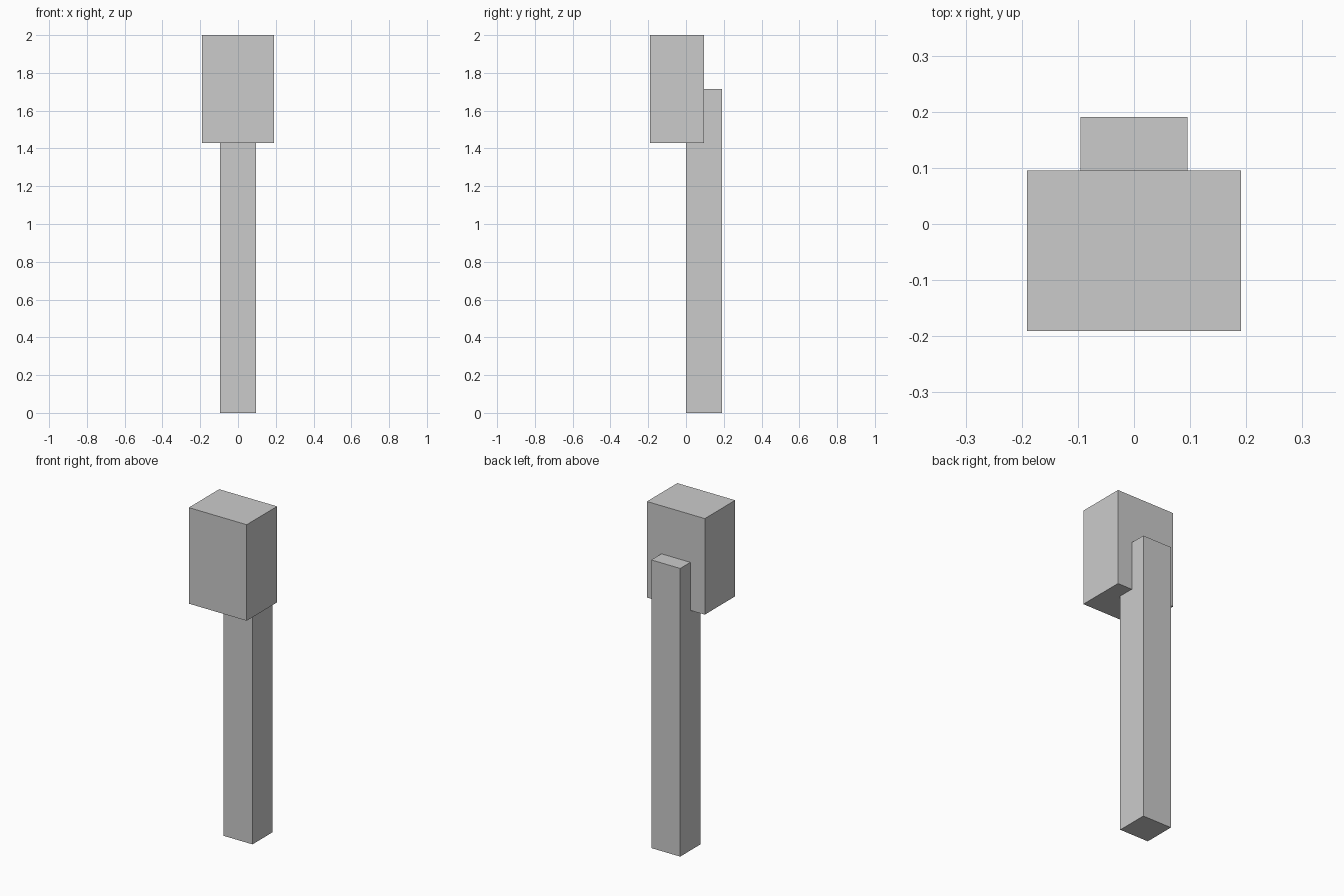
import bpy
from mathutils import Vector

default = bpy.data.objects.get("Cube")
if default:
    bpy.data.objects.remove(default, do_unlink=True)

UNIT = 2 / 21  # the model sits on a grid of 21 steps in height

grey = bpy.data.materials.new("plain grey")
grey.use_nodes = True
colour = (0.6, 0.6, 0.6, 1)
grey.diffuse_color = colour
grey.node_tree.nodes["Principled BSDF"].inputs["Base Color"].default_value = colour


def add_box(name, low, high):
    """Flat-sided box between two corners given in grid steps."""
    low, high = Vector(low) * UNIT, Vector(high) * UNIT
    bpy.ops.mesh.primitive_cube_add(size=1, location=(low + high) / 2)
    box = bpy.context.object
    box.name = name
    box.scale = high - low
    bpy.ops.object.transform_apply(location=False, rotation=False, scale=True)
    box.data.materials.append(grey)
    return box


# Upright post, set into the back of the head
add_box("post", (-1, 0, 0), (1, 2, 18))

# Block head at the top, hanging forward of the post
add_box("head_block", (-2, -2, 15), (2, 1, 21))
